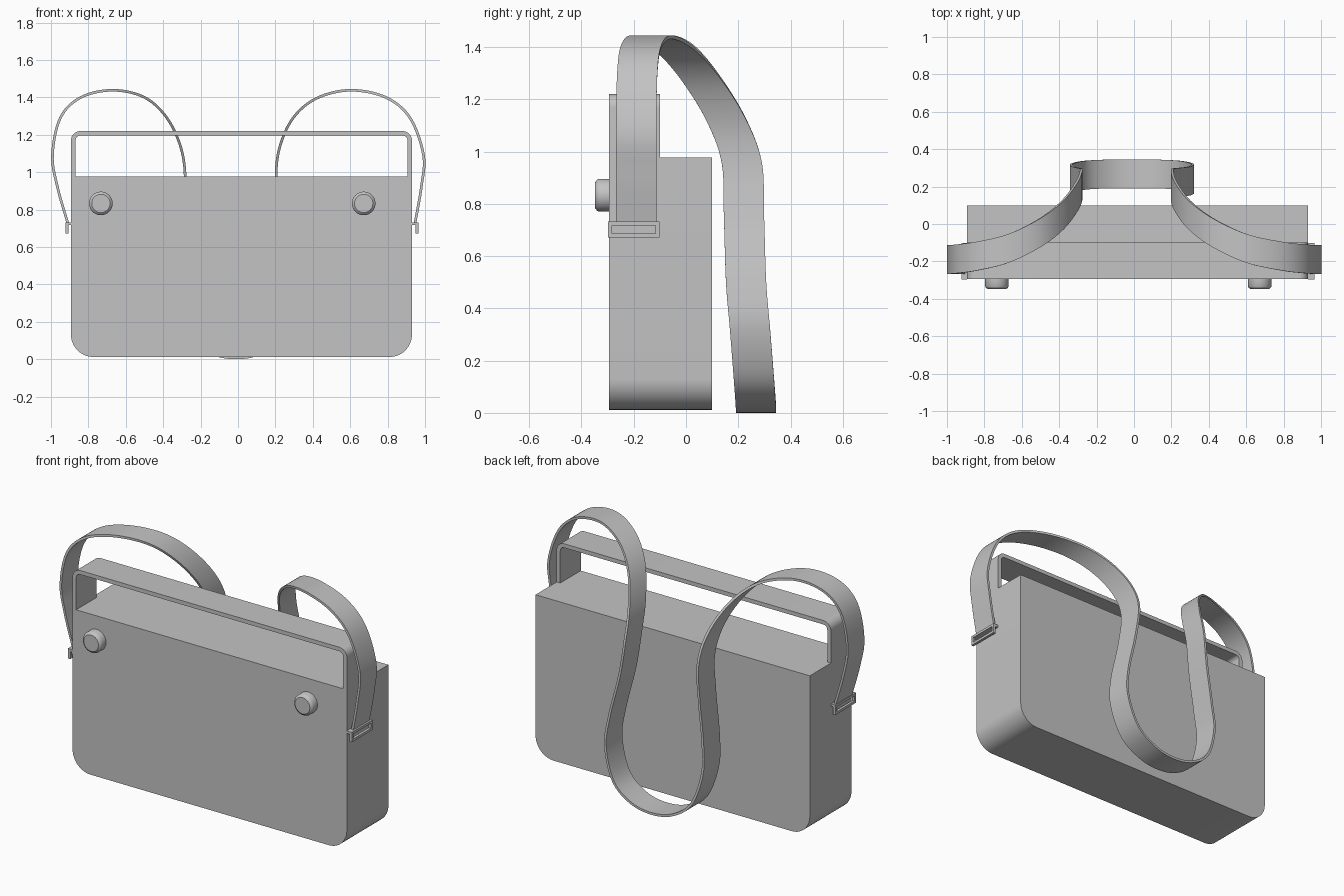
import bpy, bmesh, math
from mathutils import Vector

if "Cube" in bpy.data.objects:
    bpy.data.objects.remove(bpy.data.objects["Cube"])

grey = bpy.data.materials.new("plain grey")
grey.diffuse_color = (0.55, 0.55, 0.55, 1)
grey.use_nodes = True
grey.node_tree.nodes["Principled BSDF"].inputs["Base Color"].default_value = grey.diffuse_color

X0, X1 = -0.893, 0.93          # bag sides
Y0, Y1, YH = -0.295, 0.10, -0.10   # front, back, back of handle


def finish(name, bm):
    bmesh.ops.recalc_face_normals(bm, faces=bm.faces)
    me = bpy.data.meshes.new(name)
    bm.to_mesh(me)
    bm.free()
    ob = bpy.data.objects.new(name, me)
    bpy.context.collection.objects.link(ob)
    me.materials.append(grey)
    bpy.ops.object.select_all(action='DESELECT')
    ob.select_set(True)
    bpy.context.view_layer.objects.active = ob
    bpy.ops.object.shade_smooth_by_angle(angle=math.radians(35))
    return ob


def arc(cx, cz, r, a0, a1, n=10):
    return [(cx + r * math.cos(math.radians(a0 + (a1 - a0) * i / n)),
             cz + r * math.sin(math.radians(a0 + (a1 - a0) * i / n))) for i in range(n + 1)]


def extrude_y(name, pts, y0, y1):
    """Extrude an x-z outline from y0 to y1."""
    bm = bmesh.new()
    f = bm.faces.new([bm.verts.new((x, y0, z)) for x, z in pts])
    g = bmesh.ops.extrude_face_region(bm, geom=[f])
    vs = [v for v in g['geom'] if isinstance(v, bmesh.types.BMVert)]
    bmesh.ops.translate(bm, verts=vs, vec=(0, y1 - y0, 0))
    return finish(name, bm)


def add_box(bm, lo, hi):
    r = bmesh.ops.create_cube(bm, size=1)['verts']
    for v in r:
        v.co = Vector([lo[i] if v.co[i] < 0 else hi[i] for i in range(3)])


# Bag body with rounded bottom corners
R, ZB, ZT = 0.12, 0.012, 0.977
extrude_y("bag_body",
          [(X0, ZT)] + arc(X0 + R, ZB + R, R, 180, 270, 14)
          + arc(X1 - R, ZB + R, R, 270, 360, 14) + [(X1, ZT)], Y0, Y1)

# Thin arched handle above the front half
T, HT, RO = 0.024, 1.22, 0.05
outer = [(X0, ZT)] + arc(X0 + RO, HT - RO, RO, 180, 90) + arc(X1 - RO, HT - RO, RO, 90, 0) + [(X1, ZT)]
inner = ([(X1 - T, ZT)] + arc(X1 - RO, HT - RO, RO - T, 0, 90)
         + arc(X0 + RO, HT - RO, RO - T, 90, 180) + [(X0 + T, ZT)])
extrude_y("handle", outer + inner, Y0, YH)

# Round front knobs, lathed around y
knob = [(0.063, Y0), (0.063, -0.334), (0.059, -0.341), (0.049, -0.348)]
for side, cx in (("left", -0.733), ("right", 0.672)):
    bm = bmesh.new()
    N, rings = 40, []
    for r, y in knob:
        rings.append([bm.verts.new((cx + r * math.cos(math.tau * i / N), y,
                                    0.833 + r * math.sin(math.tau * i / N))) for i in range(N)])
    for a, b in zip(rings, rings[1:]):
        for i in range(N):
            bm.faces.new((a[i], a[(i + 1) % N], b[(i + 1) % N], b[i]))
    bm.faces.new(rings[0])
    bm.faces.new(rings[-1])
    finish(side + "_knob", bm)

# Slotted side buckles: four-bar frame plus a tab to the bag
for side, edge, p0, p1 in (("left", X0, -0.922, -0.906), ("right", X1, 0.949, 0.965)):
    bm = bmesh.new()
    a, b, z0, z1, w = -0.298, -0.101, 0.672, 0.732, 0.015
    add_box(bm, (p0, a, z0), (p1, b, z0 + w))
    add_box(bm, (p0, a, z1 - w), (p1, b, z1))
    add_box(bm, (p0, a, z0 + w), (p1, a + w, z1 - w))
    add_box(bm, (p0, b - w, z0 + w), (p1, b, z1 - w))
    add_box(bm, (min(edge, p0), a, z1 - w), (max(edge, p1), b, z1))
    finish(side + "_buckle", bm)

# Long strap: smooth path, ribbon width kept along y
path = [(-0.908, -0.19, 0.72), (-0.965, -0.19, 0.92), (-0.992, -0.19, 1.09),
        (-0.95, -0.187, 1.29), (-0.84, -0.172, 1.40), (-0.67, -0.13, 1.438),
        (-0.50, -0.045, 1.40), (-0.38, 0.05, 1.29), (-0.305, 0.15, 1.13),
        (-0.282, 0.213, 0.96), (-0.295, 0.222, 0.75), (-0.325, 0.23, 0.50),
        (-0.332, 0.245, 0.32), (-0.27, 0.26, 0.13), (-0.15, 0.267, 0.035),
        (-0.01, 0.268, 0.007),
        (0.13, 0.267, 0.035), (0.25, 0.26, 0.13), (0.312, 0.245, 0.32),
        (0.295, 0.23, 0.50), (0.235, 0.222, 0.75), (0.205, 0.213, 0.96),
        (0.222, 0.15, 1.13), (0.295, 0.05, 1.29), (0.42, -0.045, 1.395),
        (0.60, -0.13, 1.438), (0.79, -0.172, 1.40), (0.92, -0.187, 1.29),
        (0.992, -0.19, 1.09), (0.98, -0.19, 0.92), (0.945, -0.19, 0.72)]
P = [Vector(p) for p in path]
P = [2 * P[0] - P[1]] + P + [2 * P[-1] - P[-2]]
curve = []
for i in range(1, len(P) - 2):
    a, b, c, d = P[i - 1:i + 3]
    for k in range(8):
        t = k / 8
        curve.append(0.5 * (2 * b + (c - a) * t + (2 * a - 5 * b + 4 * c - d) * t * t
                            + (3 * b - a - 3 * c + d) * t ** 3))
curve.append(P[-2])
bm = bmesh.new()
rows = []
for i, p in enumerate(curve):
    d = curve[min(i + 1, len(curve) - 1)] - curve[max(i - 1, 0)]
    n = Vector((-d.z, 0, d.x)).normalized() * 0.007
    w = Vector((0, 0.077, 0))
    rows.append([bm.verts.new(q) for q in (p + n - w, p + n + w, p - n + w, p - n - w)])
for a, b in zip(rows, rows[1:]):
    for j in range(4):
        bm.faces.new((a[j], a[(j + 1) % 4], b[(j + 1) % 4], b[j]))
bm.faces.new(rows[0])
bm.faces.new(rows[-1])
finish("shoulder_strap", bm)
